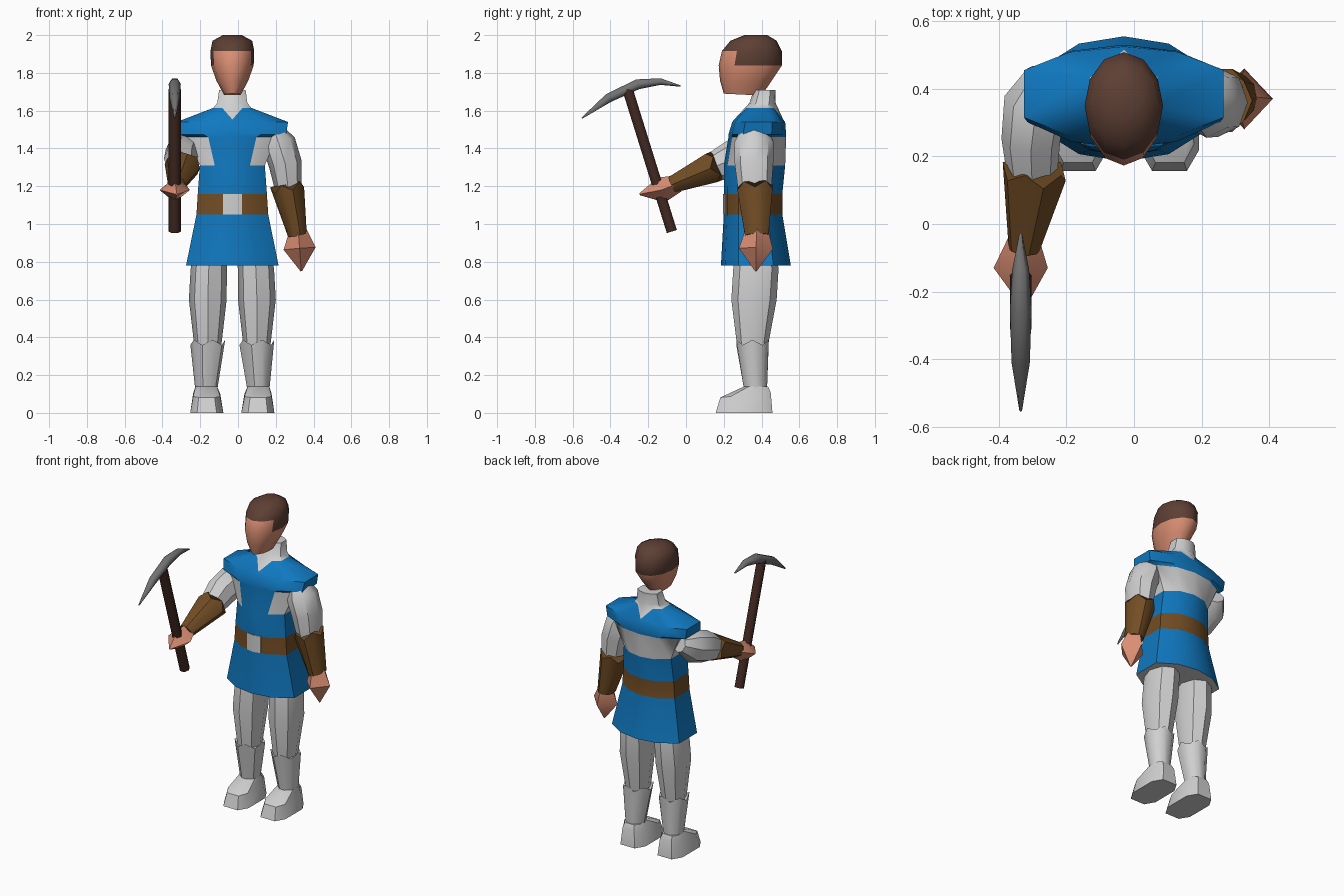
import bpy, bmesh, math
from mathutils import Vector

if "Cube" in bpy.data.objects:
    bpy.data.objects.remove(bpy.data.objects["Cube"])

CX = -0.03  # body centre line


def material(name, rgb):
    m = bpy.data.materials.new(name)
    m.diffuse_color = (*rgb, 1)
    m.use_nodes = True
    m.node_tree.nodes["Principled BSDF"].inputs["Base Color"].default_value = m.diffuse_color
    return m


BLUE = material("blue cloth", (0.005, 0.19, 0.53))
WHITE = material("white cloth", (0.63, 0.63, 0.63))
LEATHER = material("brown leather", (0.17, 0.075, 0.018))
SKIN = material("skin", (0.70, 0.27, 0.17))
HAIR = material("dark hair", (0.11, 0.05, 0.034))
WOOD = material("dark wood", (0.055, 0.022, 0.016))
METAL = material("grey metal", (0.17, 0.17, 0.17))


def loft(name, rings, mats, rule=None, angle=40):
    """Skin a list of equal point rings, cap both ends, colour faces by rule(centre, normal)."""
    bm = bmesh.new()
    vs = [[bm.verts.new(p) for p in r] for r in rings]
    n = len(vs[0])
    for a, b in zip(vs, vs[1:]):
        for i in range(n):
            j = (i + 1) % n
            bm.faces.new((a[i], a[j], b[j], b[i]))
    bm.faces.new(vs[0])
    bm.faces.new(vs[-1])
    bmesh.ops.recalc_face_normals(bm, faces=bm.faces)
    bm.normal_update()
    for f in bm.faces:
        if rule:
            f.material_index = rule(f.calc_center_median(), f.normal)
    me = bpy.data.meshes.new(name)
    bm.to_mesh(me)
    bm.free()
    for m in mats:
        me.materials.append(m)
    me.shade_smooth()
    me.set_sharp_from_angle(angle=math.radians(angle))
    ob = bpy.data.objects.new(name, me)
    bpy.context.collection.objects.link(ob)
    return ob


def circle(n, phase=0, power=1):
    """Unit outline; a power under 1 makes it squarer."""
    sq = lambda t: math.copysign(abs(t) ** power, t)
    return [(sq(math.cos(a)), sq(math.sin(a)))
            for a in (math.radians(phase + 360 * i / n) for i in range(n))]


def level(shape, cx, z, rx, y0, y1, zig=0, slope=0):
    """Horizontal ring between y0 and y1."""
    cy, ry = (y0 + y1) / 2, (y1 - y0) / 2
    return [Vector((cx + rx * u, cy + ry * v, z + zig * (-1) ** i + slope * ry * v))
            for i, (u, v) in enumerate(shape)]


def tube(name, shape, stations, mats, zig=0, angle=40):
    """Limb through (centre, x radius, other radius); zig notches the first ring."""
    cs = [Vector(s[0]) for s in stations]
    rings = []
    for k, (c, rx, rv) in enumerate(stations):
        t = (cs[min(k + 1, len(cs) - 1)] - cs[max(k - 1, 0)]).normalized()
        v = t.cross(Vector((1, 0, 0))).normalized()
        u = v.cross(t)
        rings.append([cs[k] + u * rx * a + v * rv * b + (t * zig * (-1) ** i if k == 0 else t * 0)
                      for i, (a, b) in enumerate(shape)])
    return loft(name, rings, mats, angle=angle)


OCT, TEN, TWELVE, DIAMOND = circle(8), circle(10), circle(12), circle(4)
SQUARE = circle(8, 22.5, 0.6)

# Tunic, belt, shoulder cape and neck share one skin
BODY = [(math.cos(math.radians(a)) / math.cos(math.radians(30)) if abs(a) != 90 else 0,
         math.sin(math.radians(a))) for a in (90, 62, 30, -30, -62, -90)]
BODY += [(-u, v) for u, v in BODY[4:0:-1]]
body = [level(BODY, CX, *r) for r in (
    (0.78, 0.245, 0.185, 0.555), (1.05, 0.19, 0.20, 0.51), (1.16, 0.183, 0.20, 0.51),
    (1.31, 0.172, 0.20, 0.525), (1.46, 0.235, 0.225, 0.53), (1.475, 0.285, 0.225, 0.53),
    (1.54, 0.295, 0.245, 0.525), (1.615, 0.10, 0.31, 0.475), (1.64, 0.08, 0.335, 0.475),
    (1.71, 0.07, 0.36, 0.475))]
body[7][0] = Vector((CX, 0.515, 1.553))   # back notch of the collar
body[7][5] = Vector((CX, 0.255, 1.553))   # front notch of the collar


def body_colour(c, n):
    if 1.06 < c.z < 1.15:
        return 2
    if n.z < -0.9 and c.z < 0.8:
        return 1
    if 1.32 < c.z < 1.45:
        return 0 if c.y < 0.3 and abs(c.x - CX) < 0.09 else 1
    if c.z > 1.6 or (c.z > 1.58 and abs(c.x - CX) < 0.05 and 0.25 < c.y < 0.5 and abs(n.z) < 0.6):
        return 1
    return 0


loft("tunic", body, [BLUE, WHITE, LEATHER], body_colour)

# Belt buckle
buckle = [[Vector((CX + x, y + d, z)) for x, y in ((-0.05, 0.206), (0, 0.196), (0.05, 0.206))
           for d in (0,)] + [Vector((CX + x, 0.213, z)) for x in (0.05, 0, -0.05)]
          for z in (1.05, 1.16)]
loft("buckle", buckle, [WHITE])

# Head with hair cap
head = [level(TWELVE, CX, 1.685, 0.045, 0.20, 0.40, slope=-0.05)]
head += [level(TWELVE, CX, *r) for r in (
    (1.76, 0.085, 0.18, 0.455), (1.84, 0.113, 0.173, 0.508), (1.915, 0.116, 0.19, 0.508),
    (1.97, 0.105, 0.235, 0.48), (2.0, 0.05, 0.31, 0.43))]
loft("head", head, [SKIN, HAIR],
     lambda c, n: 1 if c.z > 1.92 or (c.z > 1.85 and c.y > 0.27) else 0, 50)

# Legs, boots and feet
for side, word in ((1, "left"), (-1, "right")):
    X = lambda off: CX + side * off
    loft(word + "_leg", [level(OCT, X(o), z, r, a, b) for o, z, r, a, b in (
        (0.115, 0.86, 0.09, 0.26, 0.48), (0.125, 0.76, 0.096, 0.25, 0.49),
        (0.13, 0.6, 0.10, 0.24, 0.48), (0.13, 0.36, 0.072, 0.27, 0.435))], [WHITE])
    loft(word + "_boot", [level(TEN, X(0.13), 0.373, 0.092, 0.262, 0.442, 0.014),
                          level(TEN, X(0.138), 0.12, 0.058, 0.305, 0.432)], [WHITE])
    loft(word + "_foot", [level(SQUARE, X(0.135), 0, 0.092, 0.15, 0.465),
                          level(SQUARE, X(0.136), 0.095, 0.075, 0.175, 0.455, slope=0.1),
                          level(SQUARE, X(0.138), 0.14, 0.06, 0.305, 0.437)], [WHITE])

# Lowered arm
tube("left_arm", OCT, [((0.19, 0.36, 1.50), 0.05, 0.07), ((0.215, 0.36, 1.43), 0.09, 0.105),
                       ((0.25, 0.36, 1.32), 0.088, 0.102), ((0.27, 0.365, 1.15), 0.065, 0.085)], [WHITE])
tube("left_bracer", TEN, [((0.26, 0.365, 1.195), 0.088, 0.098), ((0.315, 0.375, 0.94), 0.05, 0.066)],
     [LEATHER], 0.018)
tube("left_hand", DIAMOND, [((0.318, 0.375, 0.97), 0.045, 0.06), ((0.326, 0.37, 0.87), 0.085, 0.09),
                            ((0.335, 0.37, 0.75), 0.004, 0.004)], [SKIN])

# Raised arm reaching forward
tube("right_arm", OCT, [((-0.26, 0.44, 1.42), 0.06, 0.05), ((-0.292, 0.36, 1.385), 0.093, 0.10),
                        ((-0.305, 0.25, 1.345), 0.087, 0.10), ((-0.30, 0.11, 1.285), 0.07, 0.07)], [WHITE])
tube("right_bracer", TEN, [((-0.295, 0.155, 1.305), 0.096, 0.085), ((-0.325, -0.075, 1.208), 0.046, 0.046)],
     [LEATHER], 0.018)
tube("right_hand", DIAMOND, [((-0.325, -0.04, 1.215), 0.045, 0.045), ((-0.335, -0.13, 1.18), 0.08, 0.068),
                             ((-0.325, -0.245, 1.158), 0.006, 0.006)], [SKIN])

# Pickaxe
tube("pick_handle", circle(6), [((-0.335, -0.075, 0.96), 0.032, 0.032),
                                ((-0.335, -0.31, 1.715), 0.032, 0.032)], [WOOD], angle=70)
tube("pick_head", circle(6), [((-0.335, y, z), w, h) for y, z, w, h in (
    (-0.552, 1.56, 0.004, 0.004), (-0.41, 1.667, 0.027, 0.028), (-0.255, 1.74, 0.032, 0.031),
    (-0.135, 1.754, 0.025, 0.02), (-0.028, 1.73, 0.004, 0.004))], [METAL], angle=70)
